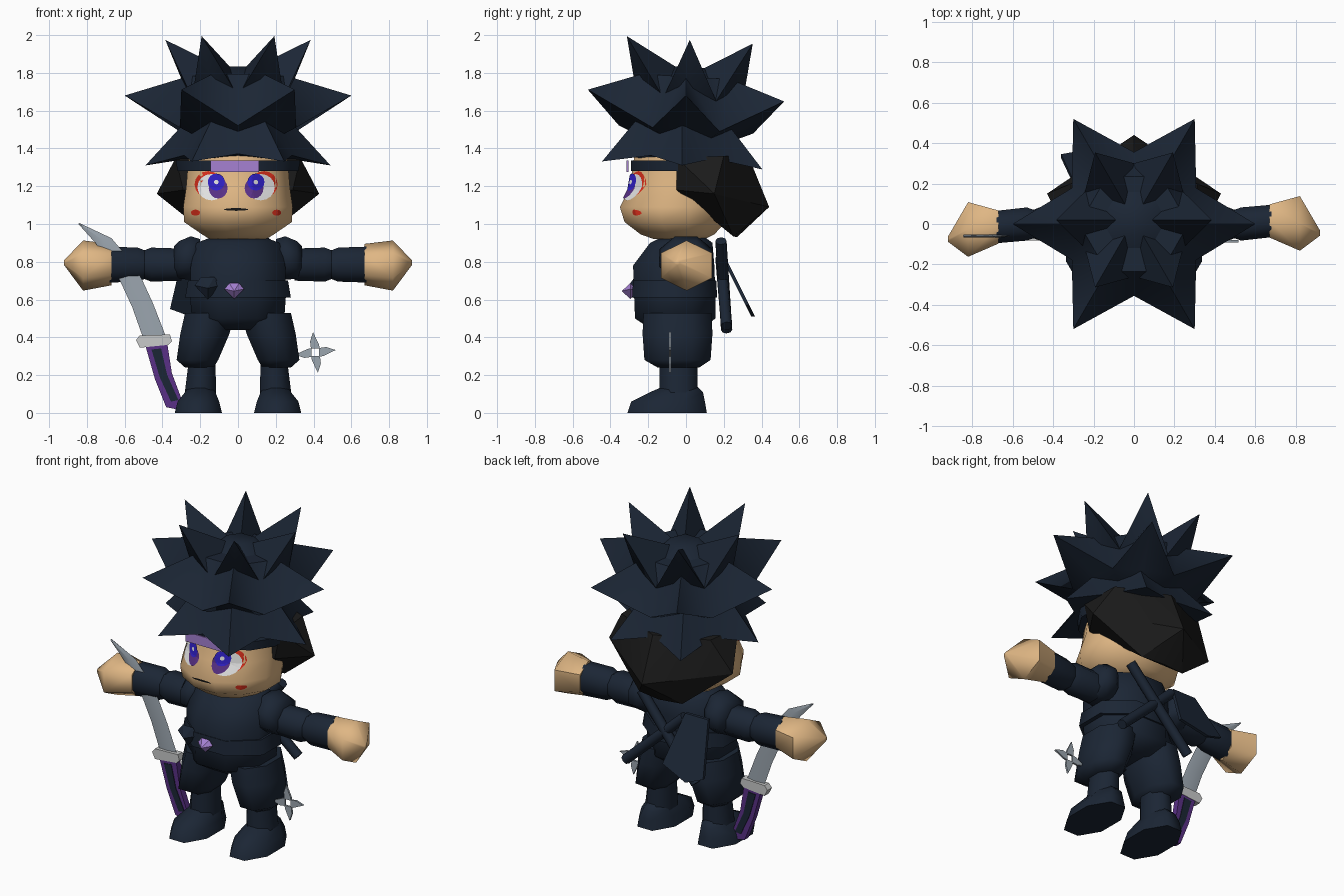
import bpy, bmesh
from math import sin, cos, pi, radians
from mathutils import Vector
from mathutils.bvhtree import BVHTree

if "Cube" in bpy.data.objects:
    bpy.data.objects.remove(bpy.data.objects["Cube"])


def material(name, *rgb):
    m = bpy.data.materials.new(name)
    m.use_nodes = True
    m.diffuse_color = (*rgb, 1)
    m.node_tree.nodes["Principled BSDF"].inputs["Base Color"].default_value = (*rgb, 1)
    return m


navy = material("navy cloth", .011, .019, .035)
black = material("black hair", .011, .011, .011)
skin = material("skin", .74, .47, .23)
lilac = material("lilac", .38, .22, .65)
purple = material("deep purple", .10, .03, .24)
steel = material("steel", .33, .38, .43)
pale = material("pale metal", .58, .59, .59)
white = material("eye white", .85, .85, .85)
blue = material("eye blue", .03, .015, .6)
red = material("red paint", .75, .03, .012)


def finish(name, bm, mat, angle=60):
    bmesh.ops.recalc_face_normals(bm, faces=bm.faces)
    me = bpy.data.meshes.new(name)
    bm.to_mesh(me)
    bm.free()
    ob = bpy.data.objects.new(name, me)
    bpy.context.collection.objects.link(ob)
    me.materials.append(mat)
    if angle:
        bpy.ops.object.select_all(action='DESELECT')
        ob.select_set(True)
        bpy.context.view_layer.objects.active = ob
        bpy.ops.object.shade_smooth_by_angle(angle=radians(angle))
    return ob


def skin_rings(bm, rings):
    rows = [[bm.verts.new(p) for p in r] for r in rings]
    n = len(rows[0])
    for a, b in zip(rows, rows[1:]):
        for i in range(n):
            j = (i + 1) % n
            bm.faces.new((a[i], a[j], b[j], b[i]))
    bm.faces.new(rows[0][::-1])
    bm.faces.new(rows[-1])


def loft(name, rings, mat, axis="z", side=1, n=8):
    """Rings are (position on axis, centre 1, centre 2, radius 1, radius 2)."""
    bm, k, out = bmesh.new(), 1 / cos(pi / n), []
    for t, c1, c2, r1, r2 in rings:
        row = []
        for i in range(n):
            a = (i + .5) * 2 * pi / n
            u, v = c1 + r1 * k * cos(a), c2 + r2 * k * sin(a)
            row.append((side * t, u, v) if axis == "x" else (side * u, v, t))
        out.append(row)
    skin_rings(bm, out)
    return finish(name, bm, mat)


def body_rings(rows):
    # (height, half width, front y, back y) to loft rings
    return [(z, 0, (f + b) / 2, w, (b - f) / 2) for z, w, f, b in rows]


def hull(name, pts, mat, angle=0):
    bm = bmesh.new()
    for p in pts:
        bm.verts.new(p)
    bmesh.ops.convex_hull(bm, input=bm.verts)
    return finish(name, bm, mat, angle)


def prism(name, pts, y, thick, mat):
    bm = bmesh.new()
    skin_rings(bm, [[(x, y + s * thick / 2, z) for x, z in pts] for s in (-1, 1)])
    return finish(name, bm, mat, 0)


def star(name, cy, shoulder, tip, valley, under, base, tilt):
    """Six-pointed hair layer; each ring is (radius, height)."""
    bm = bmesh.new()

    def ring(rz, turn):
        pts = []
        for i in range(6):
            a = (i + turn) * pi / 3
            y = rz[0] * sin(a)
            pts.append(bm.verts.new((rz[0] * cos(a), cy + y, rz[1] - tilt * y)))
        return pts
    bottom = bm.verts.new((0, cy, base))
    tips, dips, lows, tops = ring(tip, 0), ring(valley, .5), ring(under, 0), ring(shoulder, 0)
    bm.faces.new(tops)
    for i in range(6):
        bm.faces.new((tops[i - 1], dips[i - 1], tops[i]))
        for d in (dips[i - 1], dips[i]):
            for f in ((tops[i], d, tips[i]), (tips[i], d, lows[i]), (lows[i], d, bottom)):
                bm.faces.new(f)
    finish(name, bm, navy, 50)


# Spiky hair in three layers
star("hair_top", .02, (.09, 1.83), (.385, 1.975), (.28, 1.66), (.28, 1.72), 1.5, .06)
star("hair_middle", 0, (.27, 1.78), (.60, 1.68), (.355, 1.50), (.29, 1.52), 1.35, .06)
star("hair_lower", -.02, (.27, 1.55), (.49, 1.31), (.33, 1.355), (.30, 1.34), 1.33, .05)

# Dark hair behind the head
pts = [(0, .44, 1.09), (0, .27, .93), (0, .33, 1.36)]
for s in (-1, 1):
    pts += [(s * .33, -.05, 1.35), (s * .29, -.05, 1.18), (s * .43, .15, 1.16),
            (s * .15, .25, .935), (s * .31, .2, 1.36)]
hull("back_hair", pts, black, 25)

# Head and neck
head = loft("head", body_rings([
    (.92, .15, -.17, .10), (.945, .19, -.24, .15), (1.01, .285, -.325, .21),
    (1.09, .29, -.35, .24), (1.19, .275, -.30, .25), (1.38, .26, -.27, .24)]),
    skin, n=12)
loft("neck", body_rings([(.86, .10, -.1, .08), (.95, .10, -.1, .08)]), skin)

# Headband with plate
loft("headband", body_rings([(1.28, .32, -.29, .27), (1.335, .33, -.29, .27)]), navy, n=12)
prism("headband_plate", [(-.145, 1.275), (.11, 1.275), (.11, 1.335), (-.145, 1.335)],
      -.31, .009, lilac)

# Painted face, thin patches laid on the head surface
bm = bmesh.new()
bm.from_mesh(head.data)
surface = BVHTree.FromBMesh(bm)
bm.free()


def patch(name, x, z, rx, rz, layer, mat, n=16, rows=4):
    bm = bmesh.new()

    def put(u, v):
        hit = surface.ray_cast(Vector((u, -1, v)), Vector((0, 1, 0)))[0]
        return bm.verts.new((u, (hit.y if hit else -.2) - .003 - .002 * layer, v))
    inner = [put(x, z)] * n
    for r in range(1, rows + 1):
        outer = [put(x + rx * r / rows * cos(2 * pi * i / n),
                     z + rz * r / rows * sin(2 * pi * i / n)) for i in range(n)]
        for i in range(n):
            j = (i + 1) % n
            face = [inner[i], outer[i], outer[j], inner[j]]
            bm.faces.new(face[:3] if r == 1 else face)
        inner = outer
    ob = finish(name, bm, mat, 0)
    if ob.data.polygons[0].normal.y > 0:
        ob.data.flip_normals()


for s, tag in ((-1, "right"), (1, "left")):
    def eye(part, x, *rest):
        patch(tag + part, s * x - .01, *rest)
    eye("_eye_red", .148, 1.21, .072, .07, 0, red)
    eye("_eye_white", .130, 1.195, .075, .07, 1, white)
    eye("_eye_purple", .095, 1.19, .05, .055, 2, purple)
    eye("_iris", .105, 1.222, .045, .045, 3, blue)
    eye("_glint", .105, 1.222, .012, .012, 4, white)
    eye("_cheek_mark", .215, 1.06, .024, .016, 0, red)
patch("mouth", -.01, 1.077, .065, .007, 0, black)

# Torso, belt and belt gems
loft("torso", body_rings([
    (.44, .11, -.18, .08), (.50, .245, -.27, .155), (.64, .255, -.275, .155),
    (.78, .25, -.28, .15), (.90, .22, -.19, .14), (.93, .14, -.13, .1)]), navy)
loft("belt", body_rings([(.61, .28, -.285, .165), (.70, .265, -.28, .16)]), navy)
for name, x, y, z, w, h, mat in (("belt_gem", -.02, -.295, .645, .052, .042, lilac),
                                 ("belt_knot", -.16, -.27, .66, .07, .06, navy)):
    hull(name, [(x - w, y, z + h / 4), (x + w, y, z + h / 4), (x, y, z - h),
                (x - w / 2, y, z + h), (x + w / 2, y, z + h),
                (x, y - .045, z), (x, y + .04, z)], mat)

# Limbs
for s, tag in ((-1, "right_"), (1, "left_")):
    d = -.015 if s < 0 else .015
    loft(tag + "shoulder", [(.20, 0, .82, .10, .10), (.25, 0, .82, .14, .115),
                            (.31, 0, .81, .13, .10), (.34, 0, .80, .08, .08)], navy, "x", s)
    loft(tag + "upper_arm", [(.30, 0, .785, .085, .085), (.46, 0, .785, .085, .09),
                             (.51, 0, .785, .065, .07)], navy, "x", s)
    loft(tag + "forearm", [(.48, 0, .785, .065, .07), (.53, 0, .785, .082, .09),
                           (.68, d, .785, .08, .095)], navy, "x", s)
    loft(tag + "hand", [(.67, d, .785, .082, .095), (.82, d - .012, .78, .135, .115),
                        (.92, d - .06, .795, .012, .012)], skin, "x", s, n=6)
    loft(tag + "trouser", [(.24, .205, -.04, .075, .11), (.28, .215, -.045, .11, .175),
                           (.42, .175, -.045, .13, .185), (.53, .15, -.045, .13, .18)],
         navy, side=s)
    loft(tag + "shin", [(.08, .20, -.04, .085, .10), (.28, .19, -.04, .07, .10)], navy, side=s)
    loft(tag + "shoe", [(0, .21, -.1, .125, .21), (.06, .21, -.095, .11, .195),
                        (.11, .20, -.05, .08, .14), (.14, .20, -.03, .06, .09)], navy, side=s)

# Crossed scabbards on the back
for name, a, b in (("scabbard_a", (.18, .185, .91), (-.22, .215, .44)),
                   ("scabbard_b", (-.12, .185, .82), (.27, .215, .46))):
    a, b = Vector(a), Vector(b)
    bm = bmesh.new()
    bmesh.ops.create_cone(bm, cap_ends=True, segments=8, radius1=.03, radius2=.03,
                          depth=(b - a).length)
    spin = (b - a).to_track_quat('Z', 'Y').to_matrix().to_4x4()
    bmesh.ops.transform(bm, matrix=spin, verts=bm.verts)
    bmesh.ops.translate(bm, vec=(a + b) / 2, verts=bm.verts)
    finish(name, bm, navy)

# Slanted cloth flap on the back
flap = prism("back_flap", [(-.13, .85), (-.29, .85), (-.36, .55), (-.25, .51), (-.07, .57)],
             0, .02, navy)
for v in flap.data.vertices:
    v.co.y += .35 - .5 * (v.co.z - .52)


# Curved sword
def blade(name, stations, y, thick, mat):
    bm, rows = bmesh.new(), []
    for x1, z1, x2, z2 in stations:
        mx, mz = (x1 + x2) / 2, (z1 + z2) / 2
        rows.append([(x1, y, z1), (mx, y - thick, mz), (x2, y, z2), (mx, y + thick, mz)])
    skin_rings(bm, rows)
    return finish(name, bm, mat, 20)


SY = -.06
blade("sword_blade", [(-.50, .39, -.38, .40), (-.56, .56, -.45, .58), (-.62, .69, -.51, .71),
                      (-.69, .81, -.59, .83), (-.755, .90, -.67, .925),
                      (-.845, 1.0, -.84, 1.005)], SY, .007, steel)
prism("sword_guard", [(-.54, .385), (-.52, .41), (-.36, .415), (-.35, .38), (-.37, .36),
                      (-.52, .345)], SY, .045, pale)
left_edge = [(-.49, .355), (-.44, .18), (-.38, .03)]
right_edge = [(-.375, .37), (-.35, .21), (-.29, .05)]
prism("sword_grip", left_edge + [(-.33, .02)] + right_edge[::-1], SY, .04, purple)
inset = []
for a, b in zip(left_edge, right_edge):
    a, b = Vector(a), Vector(b)
    inset.append((a.lerp(b, .28), a.lerp(b, .72)))
strip = [p[0] for p in inset] + [p[1] for p in inset[::-1]]
strip = [(p.x, p.y * .85 + .03) for p in strip]
for name, off in (("grip_wrap_front", -.021), ("grip_wrap_back", .021)):
    prism(name, strip, SY + off, .006, navy)

# Four-pointed throwing star: four blades around an open ring
cx, cz, SHY = .41, .32, -.085
for i in range(4):
    a = i * pi / 2 + .08
    out, turn = Vector((cos(a), sin(a))), Vector((-sin(a), cos(a)))
    shape = [out * r + turn * t for r, t in
             ((.018, -.024), (.04, -.022), (.108, .004), (.06, .024), (.022, .022))]
    prism("throwing_star_blade_%d" % (i + 1), [(cx + p.x, cz + p.y) for p in shape],
          SHY, .012, steel)
